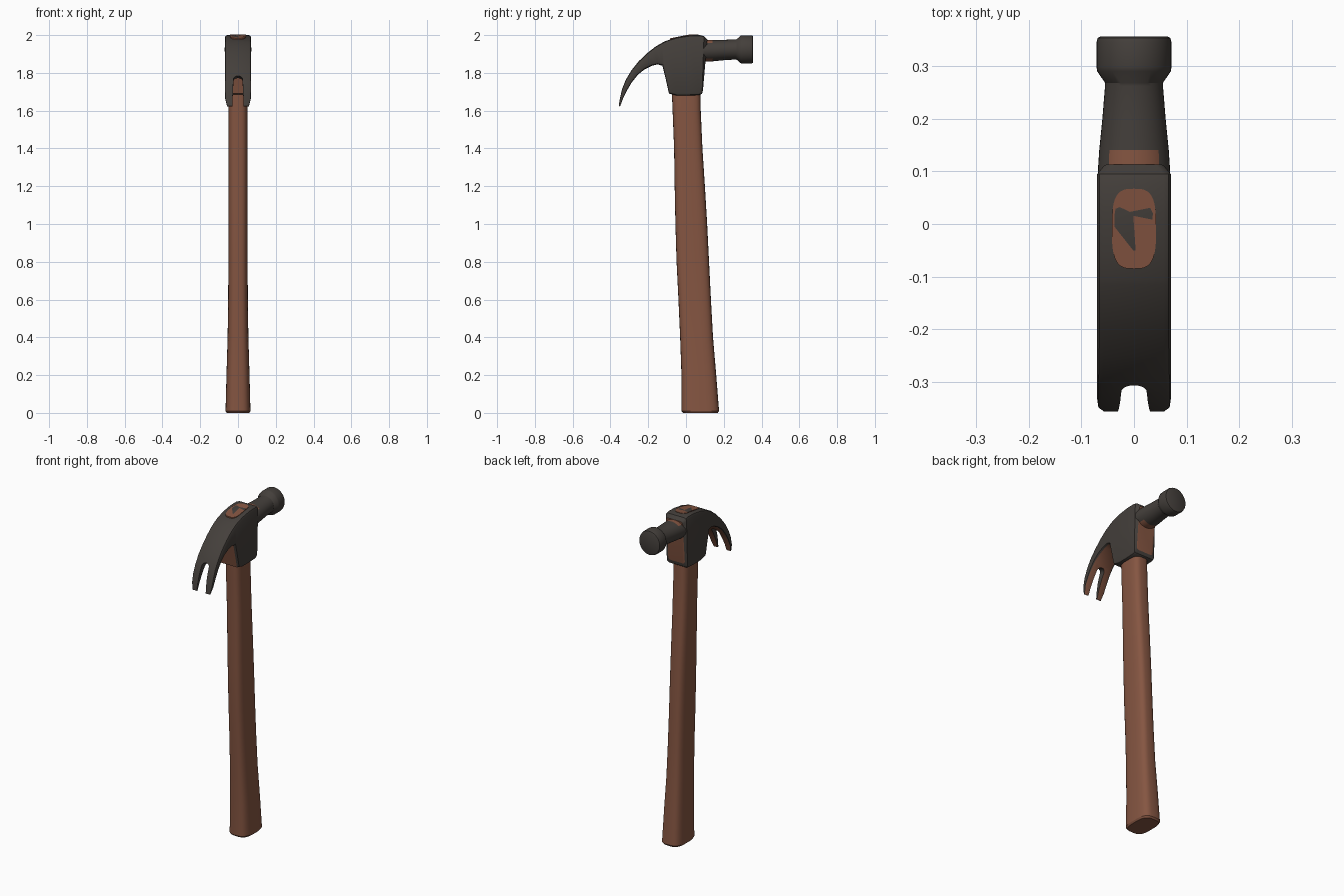
import bpy, bmesh, math
from mathutils import Vector

if "Cube" in bpy.data.objects:
    bpy.data.objects.remove(bpy.data.objects["Cube"])


def material(name, col):
    m = bpy.data.materials.new(name)
    m.diffuse_color = (*col, 1)
    m.use_nodes = True
    m.node_tree.nodes["Principled BSDF"].inputs["Base Color"].default_value = m.diffuse_color
    return m


steel = material("dark_steel", (0.058, 0.050, 0.044))
wood = material("brown_wood", (0.235, 0.092, 0.054))


def loft(rings):
    """Skin a list of closed rings and cap both ends."""
    bm = bmesh.new()
    rows = [[bm.verts.new(p) for p in r] for r in rings]
    n = len(rows[0])
    for a, b in zip(rows, rows[1:]):
        for i in range(n):
            bm.faces.new((a[i], a[(i + 1) % n], b[(i + 1) % n], b[i]))
    bm.faces.new(rows[0][::-1])
    bm.faces.new(rows[-1])
    bmesh.ops.recalc_face_normals(bm, faces=bm.faces[:])
    bm.normal_update()
    return bm


def finish(bm, name, mats):
    me = bpy.data.meshes.new(name)
    bm.to_mesh(me)
    bm.free()
    ob = bpy.data.objects.new(name, me)
    bpy.context.collection.objects.link(ob)
    for m in mats:
        me.materials.append(m)
    return ob


def activate(ob):
    bpy.ops.object.select_all(action='DESELECT')
    ob.select_set(True)
    bpy.context.view_layer.objects.active = ob


def smooth(ob, deg=32):
    activate(ob)
    bpy.ops.object.shade_smooth_by_angle(angle=math.radians(deg))


# Wooden handle: rounded-rectangle sections (z, y min, y max, half width)
def section(z, y0, y1, hx, n=40, e=2 / 3.2):
    pts = []
    for i in range(n):
        t = 2 * math.pi * i / n
        c, s = math.cos(t), math.sin(t)
        x = math.copysign(abs(c) ** e, c) * hx
        y = (y0 + y1) / 2 + math.copysign(abs(s) ** e, s) * (y1 - y0) / 2
        pts.append(Vector((x, y, z)))
    return pts


HANDLE = [(0, -0.015, 0.168, 0.06), (0.01, -0.024, 0.175, 0.066), (0.2, -0.024, 0.16, 0.061),
          (0.4, -0.031, 0.143, 0.055), (0.6, -0.04, 0.132, 0.052), (0.8, -0.05, 0.122, 0.051),
          (1.0, -0.056, 0.112, 0.051), (1.2, -0.06, 0.1, 0.051), (1.4, -0.063, 0.087, 0.051),
          (1.6, -0.071, 0.078, 0.051), (1.7, -0.075, 0.076, 0.051),
          (1.95, -0.085, 0.067, 0.042), (2.0, -0.085, 0.067, 0.042)]
rings = [section(*h) for h in HANDLE]
for p in rings[-1]:
    p.z = min(2.0, 1.998 + 0.2 * p.y) + 0.002     # top follows the head
smooth(finish(loft(rings), "handle", [wood]))

# Claw and eye block: outer point (y, z), inner point (y, z), half width
HEAD = [(-.356, 1.625, -.349, 1.622, .058), (-.350, 1.665, -.333, 1.665, .068),
        (-.338, 1.715, -.312, 1.708, .07), (-.318, 1.765, -.287, 1.75, .07),
        (-.288, 1.815, -.255, 1.79, .07), (-.25, 1.862, -.22, 1.818, .07),
        (-.205, 1.905, -.18, 1.838, .07), (-.16, 1.94, -.15, 1.845, .07),
        (-.125, 1.96, -.125, 1.838, .07), (-.115, 1.965, -.108, 1.77, .07),
        (-.105, 1.97, -.09, 1.69, .07), (-.05, 1.988, -.05, 1.68, .07),
        (.02, 1.999, .02, 1.68, .07), (.075, 2.0, .075, 1.683, .07),
        (.095, 1.995, .085, 1.69, .07), (.113, 1.975, .09, 1.71, .056)]
rings = []
for oy, oz, iy, iz, w in HEAD:
    o, i = Vector((0, oy, oz)), Vector((0, iy, iz))
    d = (o - i).normalized()
    c = min(0.014, 0.25 * (o - i).length)
    X = Vector((1, 0, 0))
    half = [o + X * (w - c), o + X * (w - .3 * c) - d * .3 * c, o + X * w - d * c,
            i + X * w + d * c, i + X * (w - .3 * c) + d * .3 * c, i + X * (w - c)]
    rings.append(half + [Vector((-p.x, p.y, p.z)) for p in reversed(half)])
bm = loft(rings)

# split the striking-side face so its middle can show brown
cap = max(bm.faces, key=lambda f: f.calc_center_median().y)
bmesh.ops.bisect_plane(bm, geom=[cap] + cap.edges[:] + cap.verts[:],
                       plane_co=(0, 0, 1.775), plane_no=(0, 0, 1))
bm.normal_update()
for f in bm.faces:
    c = f.calc_center_median()
    under_claw = c.y < -0.09 and abs(c.x) < 0.01 and (f.normal.z < -0.2 or f.normal.y > 0.2
                                                      or (c.z < 1.85 and c.y > -0.13))
    mid_cap = f.normal.y > 0.9 and c.z > 1.775
    f.material_index = 1 if under_claw or mid_cap else 0
head = finish(bm, "claw_head", [steel, wood])

# Nail notch cut square to the claw near its tip
along, across = Vector((0, -.32, -.95)).normalized(), Vector((0, -.95, .32)).normalized()
base = Vector((0, -.298, 1.782))
outline = [(-.034, .25)] + [(-.024 * math.cos(t), .022 - .022 * math.sin(t))
                            for t in [math.pi * k / 10 for k in range(11)]] + [(.034, .25)]
rings = [[base + Vector((x, 0, 0)) + along * s + across * k for x, s in outline]
         for k in (-.075, .09)]
cutter = finish(loft(rings), "notch_cutter", [steel])
cutter.hide_render = True
mod = head.modifiers.new("notch", 'BOOLEAN')
mod.operation, mod.solver, mod.object = 'DIFFERENCE', 'EXACT', cutter
activate(head)
bpy.ops.object.modifier_apply(modifier=mod.name)
bpy.data.objects.remove(cutter)
smooth(head)

# Neck and striking face: rings along y (y, half width, half height, centre z)
FACE = [(.08, .069, .058, 1.917), (.11, .068, .058, 1.917), (.14, .066, .057, 1.918),
        (.2, .06, .054, 1.921), (.262, .055, .053, 1.924), (.268, .055, .054, 1.924),
        (.29, .07, .073, 1.924), (.298, .071, .075, 1.924), (.345, .071, .075, 1.924),
        (.353, .069, .072, 1.924), (.356, .063, .066, 1.924)]
N = 40
bm = loft([[Vector((hx * math.cos(2 * math.pi * k / N), y, cz + hz * math.sin(2 * math.pi * k / N)))
            for k in range(N)] for y, hx, hz, cz in FACE])
for f in bm.faces:
    c = f.calc_center_median()
    f.material_index = 1 if c.y < .14 and abs(f.normal.z) > .8 else 0
smooth(finish(bm, "neck_and_striking_face", [steel, wood]))
